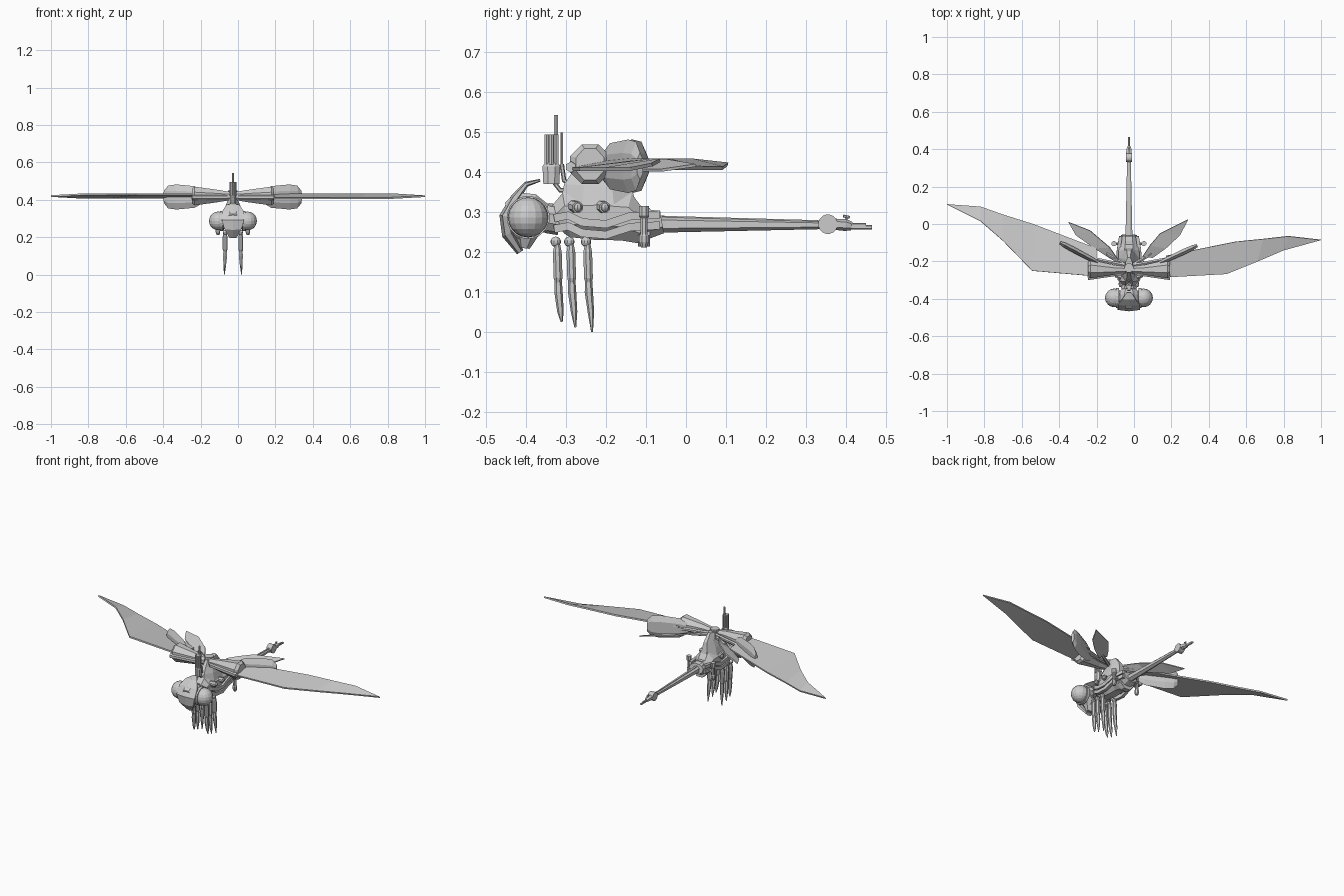
import bpy, bmesh, math
from mathutils import Vector

C = -0.027  # body centre line in x
X = Vector((1, 0, 0))


def finish(name, bm):
    bmesh.ops.recalc_face_normals(bm, faces=bm.faces)
    me = bpy.data.meshes.new(name)
    bm.to_mesh(me)
    bm.free()
    ob = bpy.data.objects.new(name, me)
    bpy.context.collection.objects.link(ob)
    return ob


def loft(name, stations, n=8, side=X):
    """n-sided tube through (point, half width along side, half height)."""
    bm = bmesh.new()
    pts = [Vector(s[0]) for s in stations]
    k = 1 / math.cos(math.pi / n)
    rings = []
    for i, (_, w, h) in enumerate(stations):
        tan = pts[min(i + 1, len(pts) - 1)] - pts[max(i - 1, 0)]
        up = tan.cross(side).normalized()
        ring = []
        for j in range(n):
            a = 2 * math.pi * (j + .5) / n
            ring.append(bm.verts.new(pts[i] + k * (side * w * math.cos(a) + up * h * math.sin(a))))
        rings.append(ring)
    for a, b in zip(rings, rings[1:]):
        for j in range(n):
            bm.faces.new((a[j], a[(j + 1) % n], b[(j + 1) % n], b[j]))
    bm.faces.new(rings[0])
    bm.faces.new(rings[-1])
    return finish(name, bm)


def rod(name, a, b, r, n=8):
    d = (Vector(b) - Vector(a)).normalized()
    ref = Vector((0, 0, 1)) if abs(d.z) < .9 else X
    return loft(name, [(a, r, r), (b, r, r)], n, d.cross(ref).normalized())


def ball(name, loc, r, seg=16):
    bm = bmesh.new()
    bmesh.ops.create_uvsphere(bm, u_segments=seg, v_segments=seg // 2 + 2, radius=r)
    bmesh.ops.translate(bm, verts=bm.verts, vec=loc)
    return finish(name, bm)


def blade(name, lead, trail, zl, zt, thick):
    """Thin wing skin between leading and trailing edges."""
    bm = bmesh.new()
    zm = (zl + zt) / 2
    n = len(lead)
    A = [bm.verts.new((x, y, zl if i < n - 1 else zm)) for i, (x, y) in enumerate(lead)]
    B = [bm.verts.new((x, y, zt if i < n - 1 else zm)) for i, (x, y) in enumerate(trail)]
    for i in range(n - 1):
        bm.faces.new((A[i], A[i + 1], B[i + 1], B[i]))
    bmesh.ops.remove_doubles(bm, verts=bm.verts, dist=1e-4)
    ob = finish(name, bm)
    m = ob.modifiers.new("thickness", 'SOLIDIFY')
    m.thickness, m.offset = thick, 0
    return ob


# Thorax, neck and wing pedestal
loft("thorax", [((C, -.325, .275), .03, .035), ((C, -.30, .293), .05, .056),
                ((C, -.22, .292), .058, .062), ((C, -.15, .288), .055, .06),
                ((C, -.115, .266), .052, .044), ((C, -.06, .275), .042, .028)])
loft("neck", [((C, -.37, .285), .03, .03), ((C, -.345, .285), .04, .036), ((C, -.315, .28), .035, .036)], 10)
loft("wing_pedestal", [((C, -.22, .32), .052, .095), ((C, -.22, .365), .04, .085),
                       ((C, -.215, .40), .026, .07), ((C, -.22, .44), .018, .04)])

# Head, face shield and eyes
loft("head", [((C, -.445, .285), .035, .04), ((C, -.42, .29), .06, .06),
              ((C, -.38, .29), .06, .055), ((C, -.35, .285), .04, .035)])
loft("face_shield", [((C, -.365, .38), .012, .003), ((C, -.40, .37), .035, .006),
                     ((C, -.428, .335), .058, .01), ((C, -.452, .29), .06, .013),
                     ((C, -.445, .245), .045, .014), ((C, -.415, .20), .02, .008)], 6)
loft("jaw", [((C, -.40, .25), .04, .03), ((C, -.405, .21), .02, .012)], 6)

# Tail boom with pods and stinger
loft("tail_boom", [((C, -.10, .27), .022, .022), ((C, -.05, .27), .018, .018), ((C, .34, .268), .01, .009)], 6)
loft("tail_spine", [((C, -.06, .287), .006, .004), ((C, .33, .277), .004, .003)], 4)
loft("tail_collar", [((C, -.12, .262), .045, .048), ((C, -.09, .262), .045, .048)])
rod("stinger_disc", (C - .017, .355, .27), (C + .017, .355, .27), .024, 16)
loft("stinger_body", [((C, .37, .27), .016, .012), ((C, .40, .268), .013, .013), ((C, .415, .265), .008, .009)], 6)
rod("stinger_barrel", (C, .41, .262), (C, .465, .262), .005, 6)
rod("stinger_upper_barrel", (C, .41, .268), (C, .45, .268), .004, 6)
rod("stinger_sight_post", (C, .40, .275), (C, .402, .292), .003, 6)
rod("stinger_sight", (C, .393, .291), (C, .41, .287), .003, 6)

# Upright gun behind the head
loft("gun_base", [((C, -.337, .37), .015, .02), ((C, -.337, .415), .015, .022), ((C, -.337, .425), .011, .015)])
rod("gun_core", (C, -.337, .42), (C, -.337, .495), .01)
for i in range(6):
    a = i * math.pi / 3
    x, y = C + .012 * math.cos(a), -.337 + .014 * math.sin(a)
    rod("gun_barrel", (x, y, .42), (x, y, .495), .0055, 6)
rod("gun_muzzle", (C, -.325, .49), (C, -.325, .543), .005, 6)
rod("gun_rear_rail", (C, -.311, .42), (C, -.311, .50), .003, 6)
for pts in ([(-.33, .375), (-.315, .355), (-.29, .355)], [(-.311, .42), (-.305, .38), (-.28, .36)]):
    loft("gun_mount_arm", [((C, y, z), .006, .005) for y, z in pts], 6)

for s in (-1, 1):
    # Eyes
    ball("eye", (C + s * .078, -.395, .287), .05)
    rod("eye_rim", (C + s * .052, -.395, .287), (C + s * .068, -.395, .287), .053, 16)
    # Zigzag side armour and bolts
    for dz in (0, -.027):
        loft("side_armour", [((C + s * x, y, z + dz), .009, .01) for x, y, z in
                             ((.034, -.33, .285), (.052, -.295, .292), (.058, -.26, .275), (.06, -.20, .27),
                              (.056, -.14, .29), (.044, -.065, .294 + dz * .0))], 4)
    for y in (-.283, -.215):
        rod("side_bolt", (C + s * .04, y, .315), (C + s * .07, y + .012, .312), .014)
        ball("side_bolt_head", (C + s * .07, y + .012, .312), .011, 8)
    # Tail-collar pods
    rod("collar_strut", (C + s * .03, -.105, .265), (C + s * .08, -.105, .265), .007, 6)
    loft("collar_pod", [((C + s * .08, -.105, z), r, r) for z, r in
                        ((.212, .007), (.225, .012), (.24, .012), (.245, .009), (.285, .009), (.29, .013), (.315, .013))])
    # Legs
    for y, tip in ((-.322, .025), (-.288, .012), (-.246, .0)):
        x = C + s * .042
        ball("hip", (x, y - .004, .226), .013, 10)
        loft("upper_leg", [((x, y, .22), .009, .007), ((x, y, .20), .013, .011),
                           ((x, y + .002, .135), .013, .011), ((x, y + .002, .12), .008, .007)])
        loft("lower_leg", [((x, y + .002, .13), .009, .008), ((x, y + .003, .10), .011, .009),
                           ((x + s * .002, y + .008, .05), .007, .007), ((x + s * .004, y + .011, tip), .002, .002)], 6)
    # Wing root shrouds
    loft("wing_shroud", [((C + s * x, y, .42), w, h) for x, y, w, h in
                         ((.015, -.245, .018, .022), (.08, -.245, .026, .033),
                          (.205, -.24, .05, .05), (.22, -.24, .035, .04))], 8, Vector((0, 1, 0)))
    rod("shroud_front_rail", (C + s * .03, -.26, .413), (C + s * .22, -.288, .413), .012, 6)
    # Upright armour leaf behind the wing root
    ex, ey = (.368, -.10) if s < 0 else (.365, -.115)
    a, b = Vector((C + s * .15, -.215, .415)), Vector((C + s * ex, ey, .415))
    side = (b - a).cross(Vector((0, 0, 1))).normalized()
    loft("armour_leaf", [(a.lerp(b, t), w, h) for t, w, h in
                         ((0, .008, .022), (.25, .013, .05), (.7, .015, .058), (.9, .013, .053), (1, .008, .03))], 6, side)
    rod("leaf_strut", (C, -.225, .42), a.lerp(b, .3), .009, 6)
    rod("hind_wing_strut", (C, -.23, .41), (C + s * .12, -.16, .415), .008, 6)

# Hub linking the wings
rod("wing_hub", (C, -.235, .385), (C, -.235, .45), .024, 10)

# Fore wings, each posed slightly differently
blade("left_fore_wing", [(-.2, -.28), (-.545, -.25), (-.70, -.09), (-.82, .015), (-1.0, .105)],
      [(-.2, -.13), (-.54, 0), (-.70, .05), (-.82, .092), (-1.0, .105)], .43, .41, .009)
blade("right_fore_wing", [(.17, -.285), (.495, -.267), (.66, -.2), (.80, -.14), (1.0, -.085)],
      [(.17, -.17), (.54, -.095), (.69, -.08), (.825, -.065), (1.0, -.085)], .408, .43, .009)

# Hind wings
blade("left_hind_wing", [(-.10, -.20), (-.21, -.13), (-.31, -.06), (-.35, .01)],
      [(-.085, -.19), (-.13, -.125), (-.235, -.035), (-.35, .01)], .405, .43, .007)
blade("right_hind_wing", [(.10, -.18), (.17, -.13), (.245, -.06), (.29, .025)],
      [(.045, -.175), (.085, -.115), (.14, -.05), (.29, .025)], .405, .43, .007)
